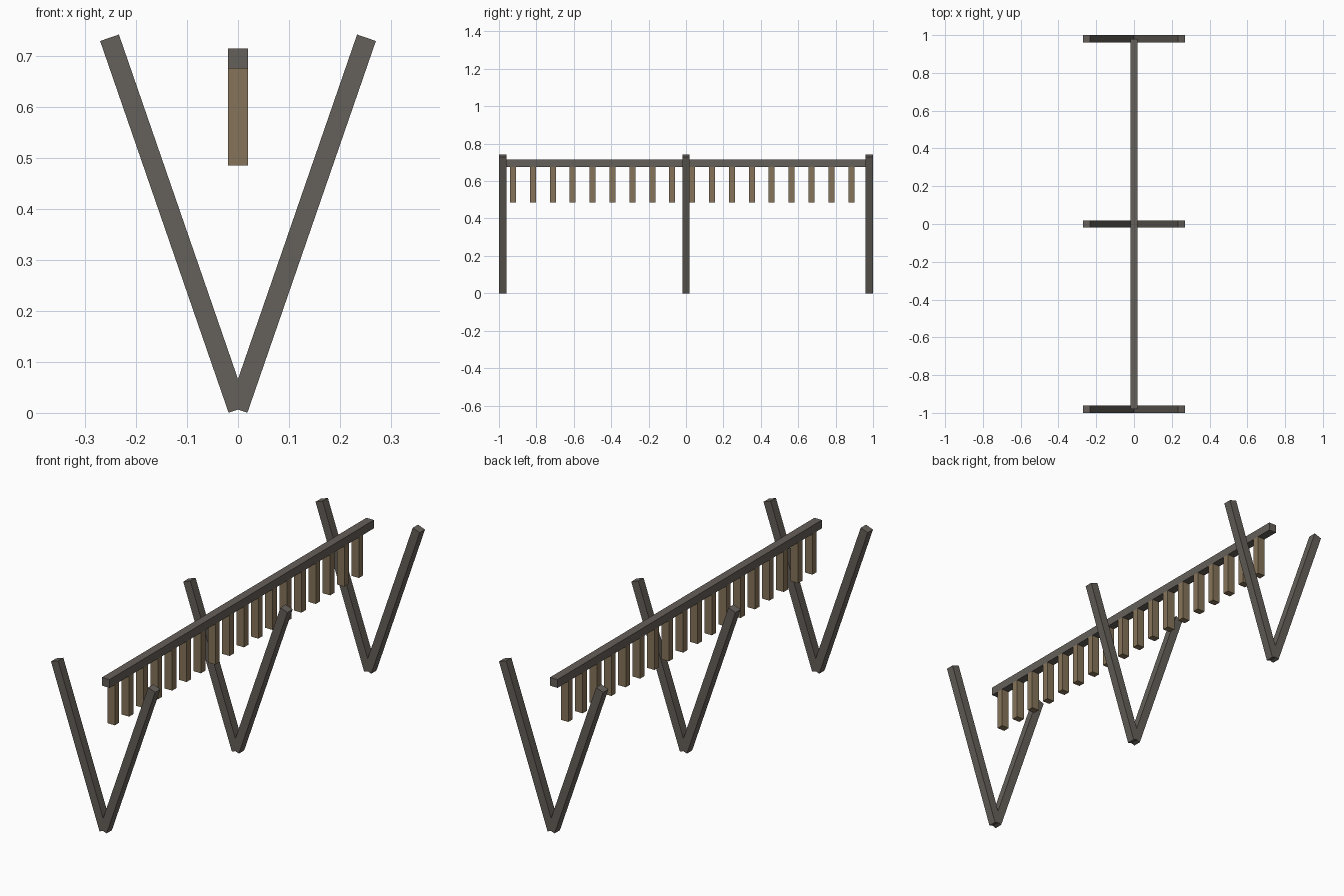
import bpy
from math import atan2, hypot
from mathutils import Matrix, Vector

if "Cube" in bpy.data.objects:
    bpy.data.objects.remove(bpy.data.objects["Cube"])


def material(name, rgb):
    m = bpy.data.materials.new(name)
    m.diffuse_color = (*rgb, 1.0)
    m.use_nodes = True
    m.node_tree.nodes["Principled BSDF"].inputs["Base Color"].default_value = m.diffuse_color
    return m


dark_wood = material("dark_wood", (0.13, 0.115, 0.10))
light_wood = material("light_wood", (0.24, 0.175, 0.10))


def box(name, centre, size, mat, tilt=0.0):
    """Flat-faced box, tilted about the y axis."""
    bpy.ops.mesh.primitive_cube_add(size=1)
    ob = bpy.context.object
    ob.name = name
    ob.data.transform(Matrix.Diagonal((*size, 1)))
    ob.location = centre
    ob.rotation_euler = (0, tilt, 0)
    ob.data.materials.append(mat)
    return ob


T = 0.039  # timber thickness

# V-shaped supports: two leaning legs at the front, middle and back
foot = Vector((0, 0, 0.0066))
head = Vector((0.252, 0, 0.7358))
axis = head - foot
mid = (foot + head) / 2
lean = atan2(axis.x, axis.z)
for place, y in (("front", -0.9805), ("middle", 0.0), ("back", 0.9805)):
    for side, s in (("left", -1), ("right", 1)):
        box(f"{place}_{side}_leg", (s * mid.x, y, mid.z),
            (T, T, hypot(axis.x, axis.z)), dark_wood, s * lean)

# Long top beam
box("beam", (0, 0, 0.695), (T, 1.96, T), dark_wood)

# Row of hanging slats
count, first, last = 18, -0.925, 0.884
top, bottom = 0.6755, 0.485
for i in range(count):
    y = first + (last - first) * i / (count - 1)
    box(f"slat_{i + 1}", (0, y, (top + bottom) / 2),
        (T, 0.032, top - bottom), light_wood)
